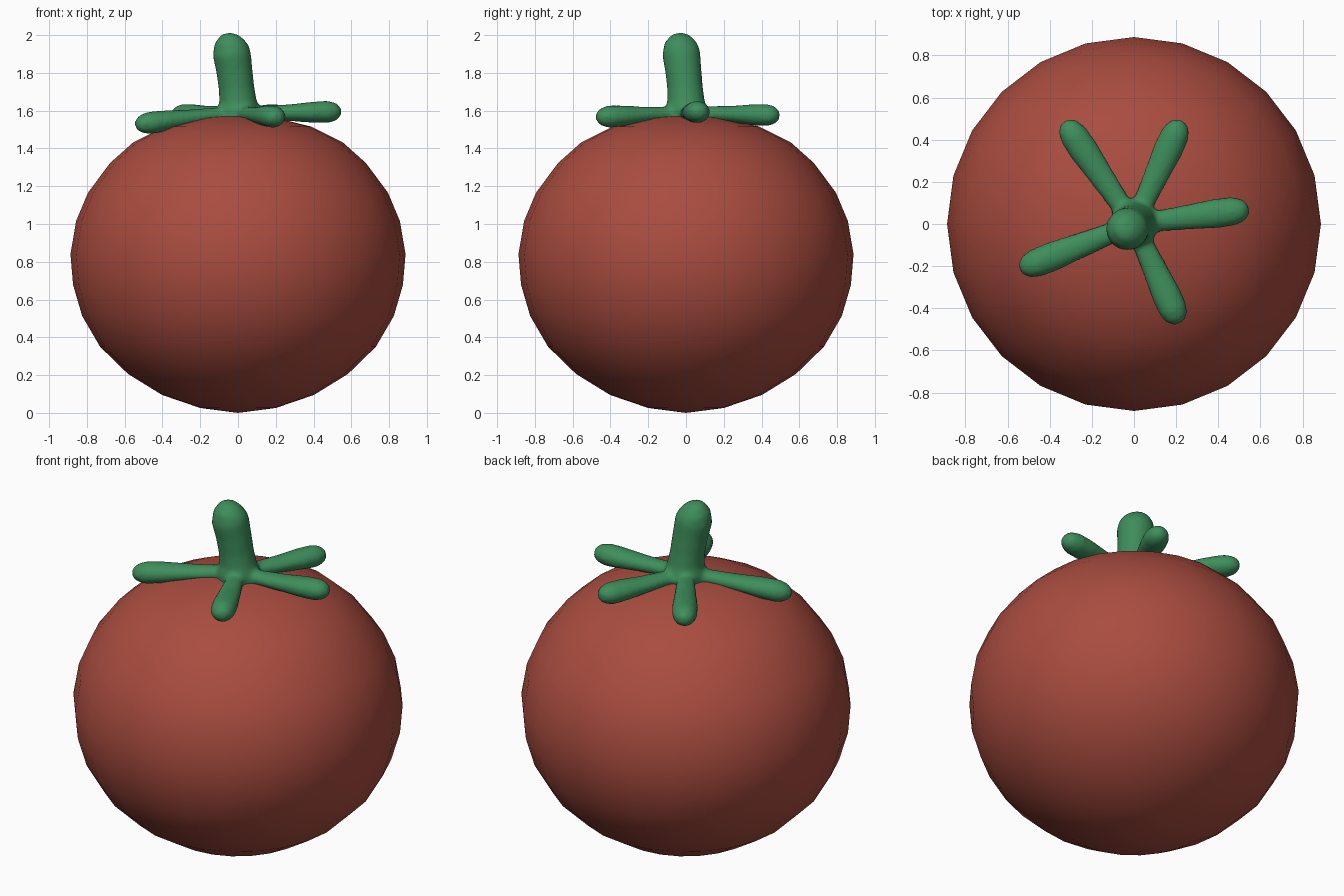
import bpy, bmesh, math
from mathutils import Vector

if "Cube" in bpy.data.objects:
    bpy.data.objects.remove(bpy.data.objects["Cube"])


def material(name, rgb):
    m = bpy.data.materials.new(name)
    m.diffuse_color = (*rgb, 1)
    m.use_nodes = True
    m.node_tree.nodes["Principled BSDF"].inputs["Base Color"].default_value = m.diffuse_color
    return m


def make_object(name, bm, mat):
    bmesh.ops.recalc_face_normals(bm, faces=bm.faces)
    me = bpy.data.meshes.new(name)
    bm.to_mesh(me)
    bm.free()
    me.materials.append(mat)
    for p in me.polygons:
        p.use_smooth = True
    ob = bpy.data.objects.new(name, me)
    bpy.context.collection.objects.link(ob)
    return ob


def loft(bm, rings):
    """Skin closed rings of equal length and cap both ends."""
    vs = [[bm.verts.new(p) for p in r] for r in rings]
    n = len(vs[0])
    for a, b in zip(vs, vs[1:]):
        for i in range(n):
            j = (i + 1) % n
            bm.faces.new((a[i], a[j], b[j], b[i]))
    bm.faces.new(vs[0][::-1])
    bm.faces.new(vs[-1])


def tube(bm, path, sides=16):
    """Path points are (position, half width, half height)."""
    pts = [Vector(p[0]) for p in path]
    rings = []
    for i, (_, w, h) in enumerate(path):
        t = (pts[min(i + 1, len(pts) - 1)] - pts[max(i - 1, 0)]).normalized()
        ref = Vector((0, 0, 1)) if abs(t.z) < 0.7 else Vector((0, 1, 0))
        side = t.cross(ref).normalized()
        up = side.cross(t)
        rings.append([pts[i] + side * w * math.cos(a) + up * h * math.sin(a)
                      for a in (2 * math.pi * k / sides for k in range(sides))])
    loft(bm, rings)


red = material("tomato red", (0.40, 0.073, 0.050))
green = material("leaf green", (0.048, 0.27, 0.105))

# Round fruit: 24-sided lathe
profile = [(0.2, 0.026), (0.402, 0.095), (0.582, 0.206), (0.73, 0.35), (0.825, 0.513),
           (0.873, 0.677), (0.887, 0.84), (0.857, 1.016), (0.794, 1.166), (0.677, 1.323),
           (0.555, 1.432), (0.39, 1.515), (0.2, 1.562)]
bm = bmesh.new()
loft(bm, [[(r * math.cos(k * math.pi / 12), r * math.sin(k * math.pi / 12), z)
           for k in range(24)] for r, z in profile])
caps = [f for f in bm.faces if len(f.verts) > 4]
for f, z in zip(caps, (0.0, 1.578)):
    v = bmesh.ops.poke(bm, faces=[f])["verts"][0]
    v.co.z = z
make_object("fruit", bm, red)

# Stem and five sepals, fused into one soft shape
bm = bmesh.new()
tube(bm, [((x, y, z), r, r) for x, y, z, r in (
    (0, 0, 1.53, 0.11), (0, 0, 1.60, 0.115), (0, 0, 1.65, 0.1), (-0.008, -0.005, 1.72, 0.095),
    (-0.02, -0.015, 1.82, 0.097), (-0.033, -0.025, 1.90, 0.102), (-0.034, -0.022, 1.95, 0.092),
    (-0.028, -0.015, 1.985, 0.066), (-0.022, -0.01, 2.004, 0.03))])

# Sepal tips with the height of the tip centre
for tx, ty, tz in ((0.545, 0.07, 1.595), (0.225, 0.49, 1.575), (-0.33, 0.485, 1.575),
                   (-0.54, -0.215, 1.525), (0.215, -0.47, 1.565)):
    path = []
    for s, w, h in ((0, 0.05, 0.04), (0.25, 0.052, 0.04), (0.5, 0.062, 0.045),
                    (0.72, 0.071, 0.056), (0.87, 0.068, 0.06), (0.95, 0.054, 0.048),
                    (1.0, 0.025, 0.025)):
        z = 1.585 + (tz - 1.585) * s ** 1.3
        path.append(((tx * s, ty * s, z), w, h))
    tube(bm, path)
ob = make_object("stem_and_sepals", bm, green)
rm = ob.modifiers.new("fuse", 'REMESH')
rm.mode = 'VOXEL'
rm.voxel_size = 0.014
rm.use_smooth_shade = True
sm = ob.modifiers.new("soften", 'SMOOTH')
sm.factor = 0.5
sm.iterations = 6
